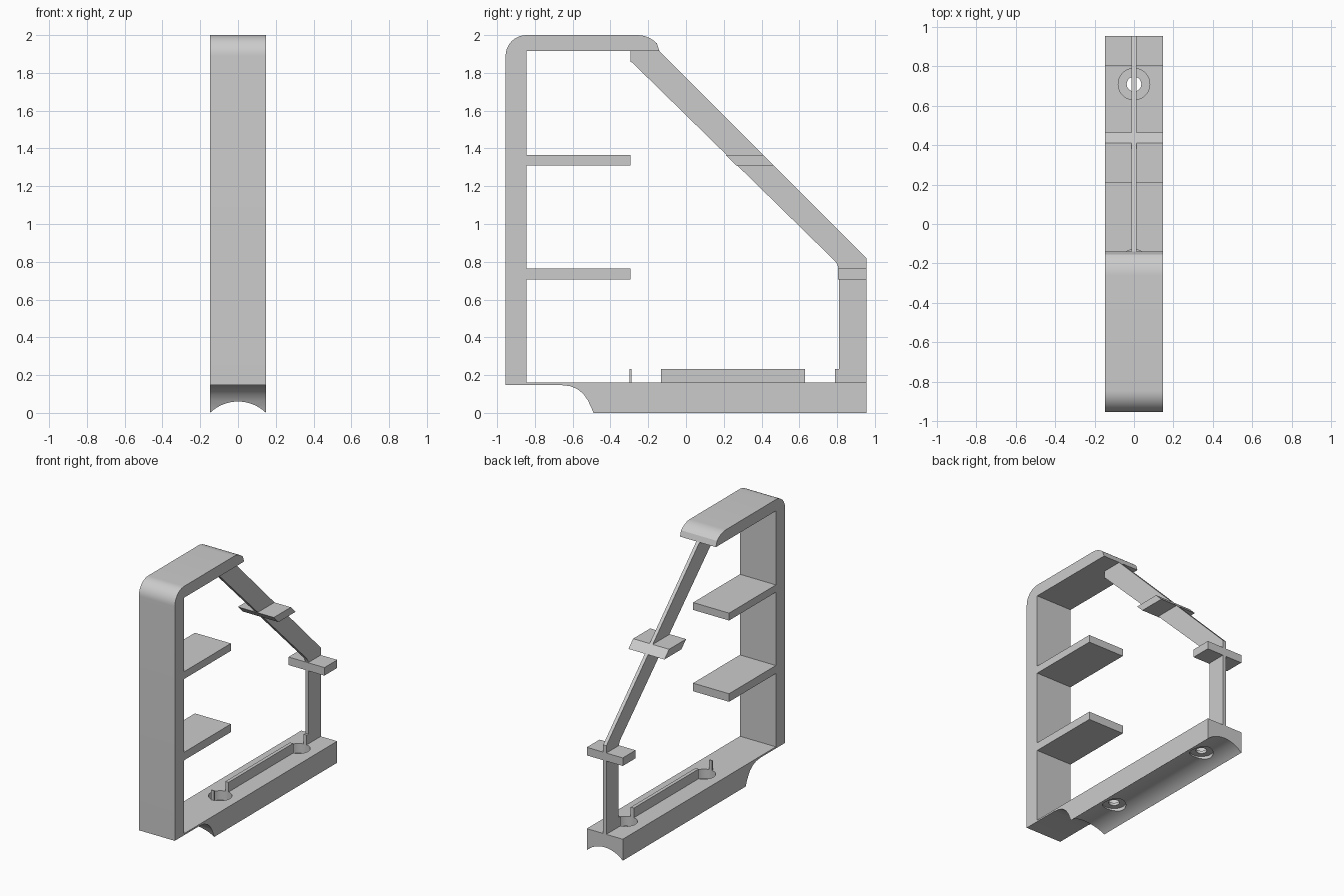
import bpy, bmesh, math
from mathutils import Matrix

cube = bpy.data.objects.get("Cube")
if cube:
    bpy.data.objects.remove(cube, do_unlink=True)

HALF = 0.148          # half width of the bracket
WEB = 0.013           # half thickness of the rear web
HOLES = (-0.21, 0.71)  # screw positions along y

grey = bpy.data.materials.new("plain grey")
grey.use_nodes = True
GREY = (0.6, 0.6, 0.6, 1)
grey.diffuse_color = GREY
grey.node_tree.nodes["Principled BSDF"].inputs["Base Color"].default_value = GREY


def finish(name, bm):
    bmesh.ops.recalc_face_normals(bm, faces=bm.faces)
    mesh = bpy.data.meshes.new(name)
    bm.to_mesh(mesh)
    bm.free()
    mesh.materials.append(grey)
    obj = bpy.data.objects.new(name, mesh)
    bpy.context.collection.objects.link(obj)
    return obj


def extrude(name, outline, half):
    """Side outline of (y, z) points, extruded symmetrically across x."""
    bm = bmesh.new()
    face = bm.faces.new([bm.verts.new((-half, y, z)) for y, z in outline])
    new = bmesh.ops.extrude_face_region(bm, geom=[face])["geom"]
    verts = [v for v in new if isinstance(v, bmesh.types.BMVert)]
    bmesh.ops.translate(bm, verts=verts, vec=(2 * half, 0, 0))
    return finish(name, bm)


def arc(cy, cz, r, start, end, steps=12):
    angles = [math.radians(start + (end - start) * i / steps) for i in range(steps + 1)]
    return [(cy + r * math.cos(a), cz + r * math.sin(a)) for a in angles]


def box(y0, y1, z0, z1):
    return [(y0, z0), (y1, z0), (y1, z1), (y0, z1)]


def cut(obj, matrix, r, length, segments=48):
    """Subtract a cylinder, then discard the cutter."""
    bm = bmesh.new()
    bmesh.ops.create_cone(bm, cap_ends=True, segments=segments, radius1=r,
                          radius2=r, depth=length, matrix=matrix)
    cutter = finish("cutter", bm)
    cutter.hide_render = True
    mod = obj.modifiers.new("cut", 'BOOLEAN')
    mod.operation, mod.solver, mod.object = 'DIFFERENCE', 'EXACT', cutter
    bpy.context.view_layer.objects.active = obj
    bpy.ops.object.modifier_apply(modifier=mod.name)
    bpy.data.objects.remove(cutter, do_unlink=True)


def upright(y, z0, z1):
    return Matrix.Translation((0, y, (z0 + z1) / 2)), z1 - z0


# Frame: top lip, front wall and base in one profile
cove = [(-0.49, 0), (-0.503, 0.032), (-0.52, 0.067), (-0.543, 0.1),
        (-0.575, 0.126), (-0.615, 0.142), (-0.67, 0.148)]
outline = ([(0.955, 0)] + cove + [(-0.955, 0.148)]
           + arc(-0.845, 1.89, 0.11, 180, 90)
           + arc(-0.26, 1.85, 0.15, 90, 45)
           + [(-0.14, 1.915), (-0.845, 1.915), (-0.845, 0.16), (0.955, 0.16)])
frame = extrude("frame", outline, HALF)

# Rounded channel under the base
rise = 0.06
radius = (HALF ** 2 + rise ** 2) / (2 * rise)
cut(frame, Matrix.Translation((0, 0.25, rise - radius))
    @ Matrix.Rotation(math.pi / 2, 4, 'X'), radius, 2.0, 128)

# Screw holes with recesses above and below
for y in HOLES:
    for r, z0, z1 in ((0.08, 0.09, 0.3), (0.08, -0.1, 0.07), (0.037, -0.1, 0.3)):
        cut(frame, *[(m, r, d) for m, d in [upright(y, z0, z1)]][0])

# Front shelves
for name, z0, z1 in (("lower_shelf", 0.705, 0.765), ("upper_shelf", 1.31, 1.365)):
    extrude(name, box(-0.845, -0.295, z0, z1), HALF)

# Rear cross plates, the upper one following the slope
extrude("lower_rear_plate", box(0.805, 0.955, 0.705, 0.765), HALF)
extrude("upper_rear_plate",
        [(0.265, 1.31), (0.465, 1.31), (0.41, 1.365), (0.21, 1.365)], HALF)

# Thin rear web: sloping strut and upright
extrude("rear_web", [(-0.295, 1.915), (-0.295, 1.86), (-0.285, 1.855)]
        + arc(0.72, 0.745, 0.09, 45, 0, 6)
        + [(0.81, 0.16), (0.955, 0.16), (0.955, 0.82), (-0.14, 1.915)], WEB)

# Low rib along the base, cleared around the screw heads
rib = extrude("base_rib", box(-0.298, 0.81, 0.16, 0.232), WEB)
for y in HOLES:
    m, d = upright(y, 0.1, 0.4)
    cut(rib, m, 0.08, d)

# Smooth the rounded surfaces, keep the edges crisp
for obj in (frame, rib, bpy.data.objects["rear_web"]):
    bpy.ops.object.select_all(action='DESELECT')
    obj.select_set(True)
    bpy.context.view_layer.objects.active = obj
    bpy.ops.object.shade_smooth_by_angle(angle=math.radians(25))
